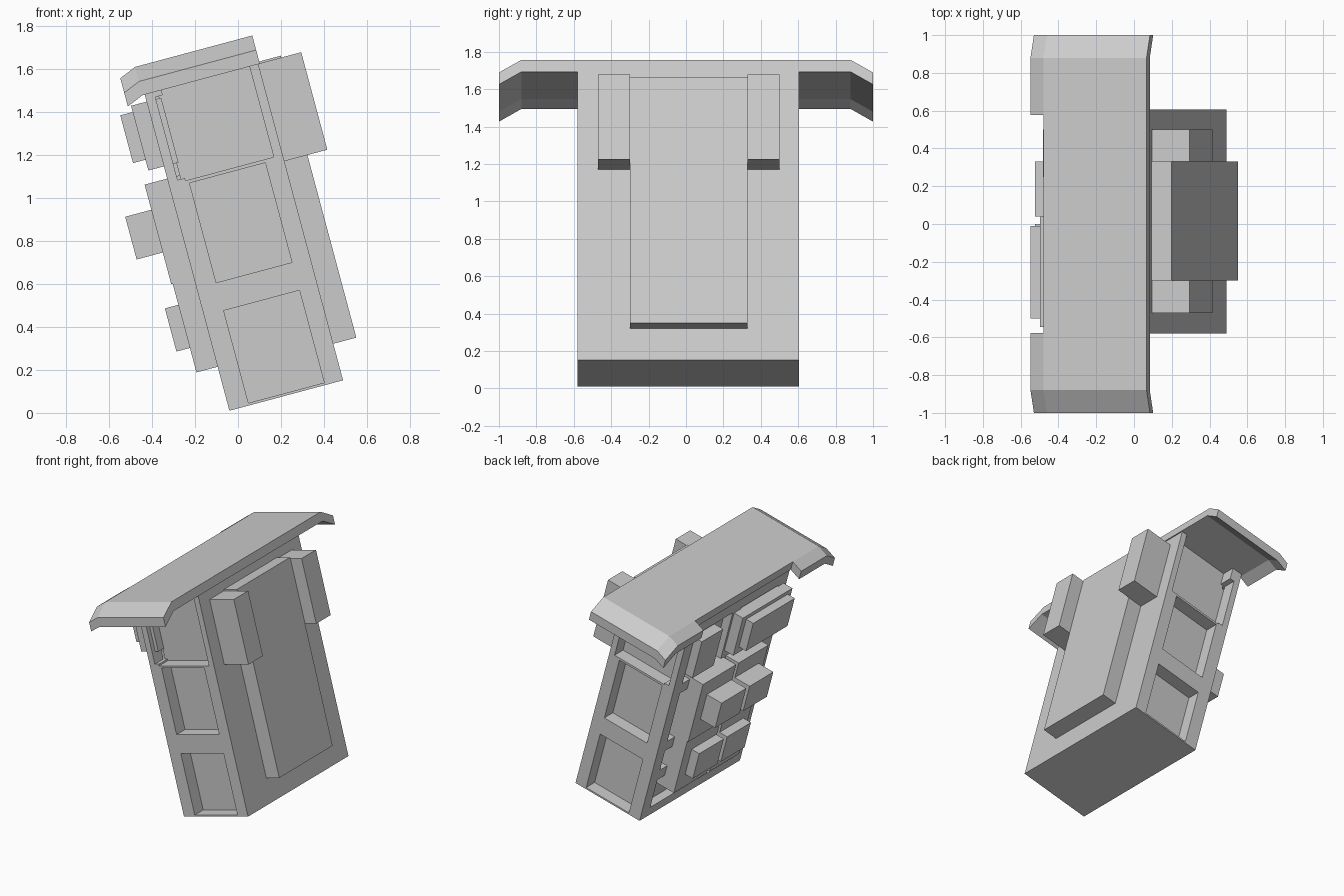
import bpy
import bmesh
import math
from mathutils import Matrix

if "Cube" in bpy.data.objects:
    bpy.data.objects.remove(bpy.data.objects["Cube"])

# One plain grey, and the lean shared by every part
grey = bpy.data.materials.new("plain_grey")
grey.use_nodes = True
COLOUR = (0.6, 0.6, 0.6, 1)
grey.diffuse_color = COLOUR
grey.node_tree.nodes["Principled BSDF"].inputs["Base Color"].default_value = COLOUR
LEAN = Matrix.Translation((-0.04, 0, 0.01)) @ Matrix.Rotation(math.radians(-15), 4, "Y")

Y0, Y1 = -0.58, 0.605      # width of the case
DEPTH = 0.548              # thickness of the case
TOP = 1.6                  # underside of the roof
LEDGE = 1.088              # top of the lower side frames


def finish(name, bm):
    bmesh.ops.recalc_face_normals(bm, faces=bm.faces)
    mesh = bpy.data.meshes.new(name)
    bm.to_mesh(mesh)
    bm.free()
    mesh.materials.append(grey)
    obj = bpy.data.objects.new(name, mesh)
    obj.matrix_world = LEAN
    bpy.context.collection.objects.link(obj)
    return obj


def box(name, x, y, z):
    bm = bmesh.new()
    bmesh.ops.create_cube(bm, size=1)
    for v in bm.verts:
        for i, (lo, hi) in enumerate((x, y, z)):
            v.co[i] = lo if v.co[i] < 0 else hi
    return finish(name, bm)


def loft(name, profile, x0, x1, drop=0):
    """Sweep a (y, z) profile from x0 to x1, lowering the x0 end by drop."""
    bm = bmesh.new()
    a = [bm.verts.new((x0, y, z - drop)) for y, z in profile]
    b = [bm.verts.new((x1, y, z)) for y, z in profile]
    bm.faces.new(a)
    bm.faces.new(b)
    for i in range(len(a)):
        j = (i + 1) % len(a)
        bm.faces.new((a[i], a[j], b[j], b[i]))
    return finish(name, bm)


# Case: recessed core and the full-width flat panel
box("core", (0.06, 0.52), (Y0 + 0.1, Y1 - 0.1), (0, TOP))
box("flat_panel_lower", (0.46, DEPTH), (Y0, Y1), (0, LEDGE))
box("flat_panel_upper", (0.505, DEPTH), (Y0, Y1), (LEDGE, TOP))
box("base", (0, DEPTH), (Y0, Y1), (0, 0.012))

# Frames around the recessed panels on both sides
for side, (lo, hi) in (("right", (Y0, Y0 + 0.1)), ("left", (Y1 - 0.1, Y1))):
    box(side + "_lower_post", (0, 0.095), (lo, hi), (0, LEDGE))
    box(side + "_upper_post", (0, 0.045), (lo, hi), (LEDGE, TOP))
    box(side + "_middle_rail", (0, DEPTH), (lo, hi), (0.457, 0.592))
    box(side + "_top_rail", (0, DEPTH), (lo, hi), (1.072, LEDGE))

# Horizontal rails across the pouch face
for name, z in (("bottom", (0, 0.07)), ("low", (0.3, 0.38)),
                ("middle", (0.54, 0.62)), ("high", (1.02, 1.1)), ("top", (1.5, TOP))):
    box(name + "_pouch_rail", (0, 0.08), (Y0, Y1), z)
box("pouch_divider", (0, 0.08), (-0.04, 0.06), (0, TOP))

# Long padded plate and the two shoulder blocks on the flat side
box("padded_plate", (0.53, 0.659), (-0.3, 0.33), (0.176, 1.535))
for name, y in (("right", (-0.47, -0.3)), ("left", (0.33, 0.5))):
    box(name + "_shoulder_block", (0.53, 0.755), y, (1.056, 1.526))

# Pouches: backing slab with a raised block on each
for name, y, yb in (("left", (0.03, 0.42), (0.04, 0.33)),
                    ("right", (-0.35, 0.0), (-0.28, 0.0))):
    box(name + "_middle_slab", (-0.109, 0.07), y, (0.64, 1.119))
    box(name + "_middle_pouch", (-0.235, -0.1), yb, (0.792, 0.998))
    box(name + "_lower_slab", (-0.102, 0.07), y, (0.212, 0.64))
    box(name + "_lower_pouch", (-0.167, -0.09), yb, (0.33, 0.538))
box("upper_left_slab", (-0.06, 0.07), (0.25, 0.5), (1.178, 1.48))
box("upper_right_slab", (-0.075, 0.07), (-0.545, 0.04), (1.178, 1.49))
box("upper_right_pouch", (-0.135, -0.06), (-0.5, -0.01), (1.23, 1.46))

# Roof with drooping ends, plus a sloped lip at each end
RISE, THICK, DROOP = 1.66, 0.066, 0.07
end = [(0.88, RISE), (1, RISE - DROOP)]
upper = [(-y, z) for y, z in reversed(end)] + end
under = [(y, z - THICK) for y, z in reversed(upper)]
loft("roof", upper + under, -0.01, 0.555)
for name, s in (("left", 1), ("right", -1)):
    edge = [(s * y, z) for y, z in [(0.576, RISE)] + end]
    loft(name + "_roof_lip", edge + [(y, z - THICK) for y, z in reversed(edge)],
         -0.09, -0.01, 0.033)
